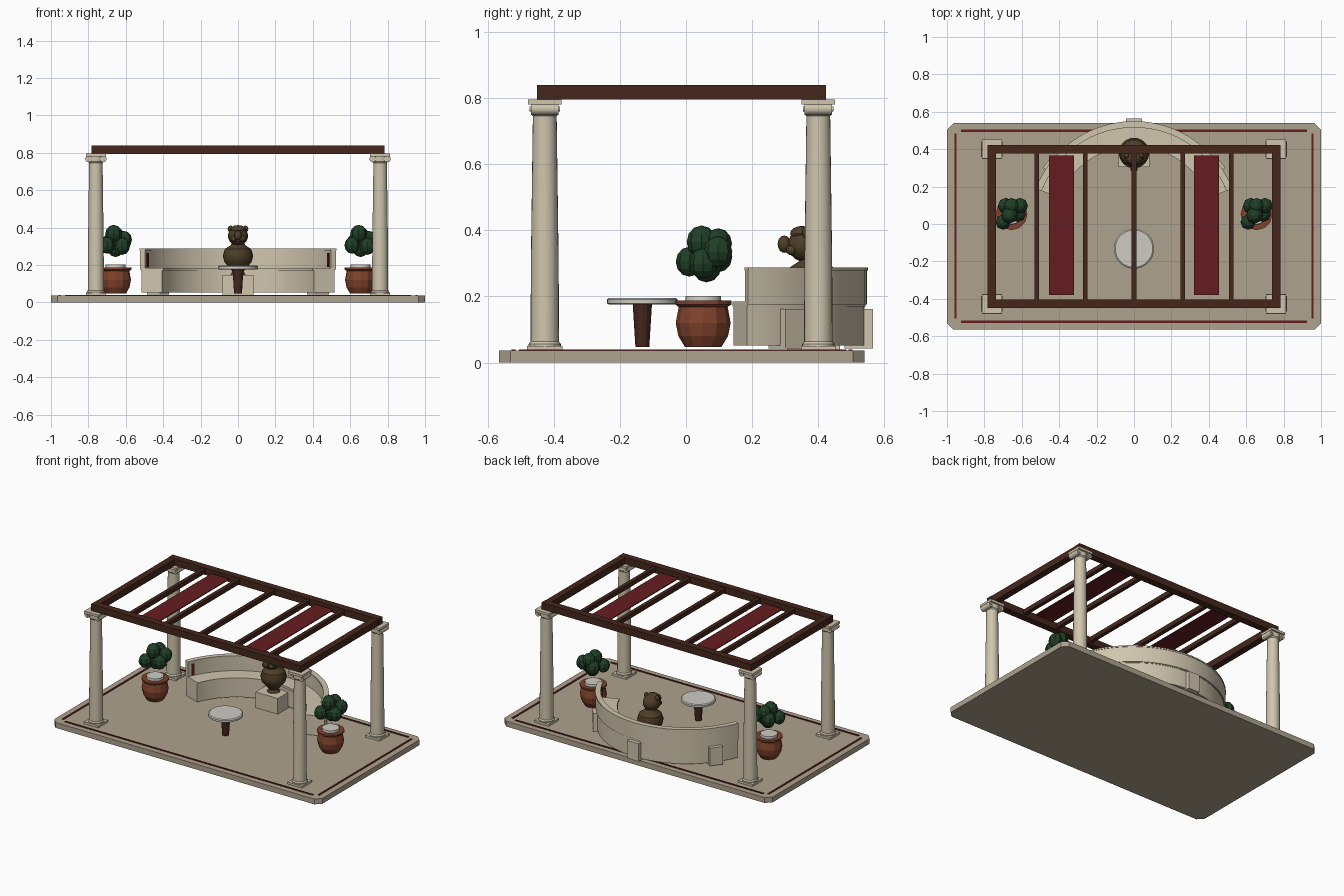
import bpy, bmesh, math
from mathutils import Matrix, Vector

if "Cube" in bpy.data.objects:
    bpy.data.objects.remove(bpy.data.objects["Cube"])


def material(name, rgb):
    m = bpy.data.materials.new(name)
    m.diffuse_color = (*rgb, 1)
    m.use_nodes = True
    m.node_tree.nodes["Principled BSDF"].inputs["Base Color"].default_value = m.diffuse_color
    return m


PAVING = material("paving", (0.42, 0.36, 0.27))
STONE = material("pale_stone", (0.63, 0.56, 0.42))
WOOD = material("dark_wood", (0.06, 0.02, 0.012))
RED = material("red_cloth", (0.13, 0.012, 0.014))
CLAY = material("terracotta", (0.22, 0.055, 0.025))
LEAF = material("leaf", (0.015, 0.05, 0.02))
MARBLE = material("marble", (0.62, 0.60, 0.55))
BRONZE = material("bronze", (0.075, 0.048, 0.02))


def finish(bm, name, mat, smooth=False):
    bmesh.ops.recalc_face_normals(bm, faces=bm.faces[:])
    me = bpy.data.meshes.new(name)
    bm.to_mesh(me)
    bm.free()
    me.materials.append(mat)
    if smooth:
        me.shade_smooth()
        me.set_sharp_from_angle(angle=math.radians(35))
    ob = bpy.data.objects.new(name, me)
    bpy.context.collection.objects.link(ob)
    return ob


def box(name, mat, x, y, z, rot=0):
    """Box from (min, max) ranges, turned about its own upright axis."""
    c = Vector([(r[0] + r[1]) / 2 for r in (x, y, z)])
    s = [r[1] - r[0] for r in (x, y, z)]
    bm = bmesh.new()
    bmesh.ops.create_cube(bm, size=1, matrix=Matrix.Translation(c)
                          @ Matrix.Rotation(rot, 4, 'Z') @ Matrix.Diagonal((*s, 1)))
    return finish(bm, name, mat)


def lathe(name, mat, profile, at, sides=24, smooth=True):
    """Turn (radius, z) points about an upright axis, closing both ends."""
    bm = bmesh.new()
    rings = [[bm.verts.new((at[0] + r * math.cos(2 * math.pi * i / sides),
                            at[1] + r * math.sin(2 * math.pi * i / sides), z))
              for i in range(sides)] for r, z in profile]
    for a, b in zip(rings, rings[1:]):
        for i in range(sides):
            j = (i + 1) % sides
            bm.faces.new((a[i], a[j], b[j], b[i]))
    bm.faces.new(rings[0])
    bm.faces.new(rings[-1])
    return finish(bm, name, mat, smooth)


def arc(name, mat, r0, r1, z0, z1, a0=21, a1=159, segs=32):
    """Curved wall of rectangular section about the bench centre."""
    bm = bmesh.new()
    rows = []
    for i in range(segs + 1):
        t = math.radians(a0 + (a1 - a0) * i / segs)
        rows.append([bm.verts.new((r * math.cos(t), BENCH_Y + r * math.sin(t), z))
                     for r, z in ((r0, z0), (r1, z0), (r1, z1), (r0, z1))])
    for a, b in zip(rows, rows[1:]):
        for k in range(4):
            n = (k + 1) % 4
            bm.faces.new((a[k], a[n], b[n], b[k]))
    bm.faces.new(rows[0])
    bm.faces.new(rows[-1])
    return finish(bm, name, mat, True)


def ball(name, mat, at, scale, u=16, v=10, smooth=True):
    bm = bmesh.new()
    bmesh.ops.create_uvsphere(bm, u_segments=u, v_segments=v, radius=1,
                              matrix=Matrix.Translation(at) @ Matrix.Diagonal((*scale, 1)))
    return finish(bm, name, mat, smooth)


def rod(name, mat, at, r, length, sides=16):
    """Cylinder lying along y."""
    bm = bmesh.new()
    bmesh.ops.create_cone(bm, cap_ends=True, segments=sides, radius1=r, radius2=r, depth=length,
                          matrix=Matrix.Translation(at) @ Matrix.Rotation(math.pi / 2, 4, 'X'))
    return finish(bm, name, mat, True)


# Paved floor with cut corners
bm = bmesh.new()
c, y0, y1 = 0.035, -0.565, 0.54
outline = [(-1 + c, y0), (1 - c, y0), (1, y0 + c), (1, y1 - c),
           (1 - c, y1), (-1 + c, y1), (-1, y1 - c), (-1, y0 + c)]
floor = bm.faces.new([bm.verts.new((x, y, 0)) for x, y in outline])
top = bmesh.ops.extrude_face_region(bm, geom=[floor])
bmesh.ops.translate(bm, vec=(0, 0, 0.036),
                    verts=[v for v in top["geom"] if isinstance(v, bmesh.types.BMVert)])
finish(bm, "floor", PAVING)

# Red inlay lines
for y in (-0.522, 0.498):
    box("floor_inlay", RED, (-0.925, 0.925), (y - 0.006, y + 0.006), (0.034, 0.04))
for x in (-0.955, 0.955):
    box("floor_inlay", RED, (x - 0.006, x + 0.006), (-0.505, 0.485), (0.034, 0.04))

# Columns with scrolled capitals
for x in (-0.76, 0.76):
    for y in (-0.427, 0.4):
        box("column_plinth", STONE, (x - 0.053, x + 0.053), (y - 0.053, y + 0.053), (0.036, 0.05))
        lathe("column_shaft", STONE, [(0.049, 0.05), (0.049, 0.056), (0.043, 0.064), (0.042, 0.3),
                                      (0.036, 0.745), (0.041, 0.752), (0.041, 0.78)], (x, y))
        for s in (-1, 1):
            rod("column_scroll", STONE, (x + s * 0.039, y, 0.767), 0.018, 0.084)
            rod("scroll_eye", STONE, (x + s * 0.039, y, 0.767), 0.008, 0.092, 12)
        box("column_cap", STONE, (x - 0.053, x + 0.053), (y - 0.051, y + 0.051), (0.78, 0.796))

# Pergola frame, rafters and cloth panels
for y in (-0.427, 0.4):
    box("long_beam", WOOD, (-0.783, 0.783), (y - 0.023, y + 0.023), (0.794, 0.84))
for x in (-0.76, 0.76):
    box("side_beam", WOOD, (x - 0.022, x + 0.022), (-0.45, 0.423), (0.795, 0.839))
for i in range(-2, 3):
    x = i * 0.26
    box("rafter", WOOD, (x - 0.0125, x + 0.0125), (-0.41, 0.385), (0.805, 0.835))
for x in (-0.388, 0.388):
    box("cloth_panel", RED, (x - 0.067, x + 0.067), (-0.38, 0.365), (0.816, 0.822))

# Curved bench
BENCH_Y = -0.013
arc("bench_base", STONE, 0.435, 0.553, 0.052, 0.17)
arc("bench_seat", STONE, 0.428, 0.555, 0.17, 0.185)
arc("bench_back", STONE, 0.533, 0.560, 0.175, 0.278)
arc("bench_coping", STONE, 0.529, 0.563, 0.278, 0.287)
for a in (23.5, 154.5):
    arc("back_red_strip", RED, 0.528, 0.534, 0.19, 0.265, a, a + 2, 2)

# Buttresses behind the bench
for a in (37, 90, 143):
    t = math.radians(a)
    px, py = 0.535 * math.cos(t), BENCH_Y + 0.535 * math.sin(t)
    box("bench_buttress", STONE, (px - 0.043, px + 0.043), (py - 0.042, py + 0.042),
        (0.042, 0.162), t)

# Bronze figure on a pedestal
box("figure_pedestal", STONE, (-0.083, 0.083), (0.305, 0.465), (0.04, 0.146))
FY = 0.38
lathe("figure_body", BRONZE, [(0.04, 0.146), (0.03, 0.165), (0.05, 0.19), (0.073, 0.215),
                              (0.081, 0.25), (0.07, 0.285), (0.04, 0.305), (0.03, 0.32)], (0, FY))
ball("figure_head", BRONZE, (0, FY - 0.015, 0.355), (0.054, 0.058, 0.052))
ball("figure_muzzle", BRONZE, (0, FY - 0.083, 0.358), (0.02, 0.02, 0.026), 12, 8)
ball("figure_brow", BRONZE, (0, FY - 0.03, 0.39), (0.042, 0.035, 0.023), 12, 8)
for s in (-1, 1):
    ball("figure_ear", BRONZE, (s * 0.04, FY - 0.015, 0.392), (0.016, 0.014, 0.019), 10, 6)
    ball("figure_cheek", BRONZE, (s * 0.024, FY - 0.06, 0.34), (0.018, 0.018, 0.016), 10, 6)

# Round table
lathe("table_top", MARBLE, [(0.1, 0.175), (0.107, 0.179), (0.107, 0.191), (0.1, 0.196)],
      (0, -0.132), 32)
lathe("table_leg", WOOD, [(0.021, 0.047), (0.029, 0.176)], (0, -0.132), 12, False)

# Potted shrubs, the second one a copy of the first moved across
BLOBS = [(-0.01, -0.005, 0.365, 0.045), (0.045, 0.045, 0.335, 0.043), (-0.045, -0.042, 0.305, 0.041),
         (0.035, 0.0, 0.30, 0.042), (-0.03, 0.045, 0.32, 0.043), (0.0, 0.01, 0.292, 0.045),
         (0.0, 0.045, 0.36, 0.042)]
for px in (-0.655, 0.655):
    lathe("pot", CLAY, [(0.055, 0.047), (0.075, 0.08), (0.083, 0.12), (0.074, 0.168),
                        (0.085, 0.176), (0.085, 0.187)], (px, 0.052), 12, False)
    lathe("pot_disc", MARBLE, [(0.055, 0.185), (0.053, 0.202)], (px, 0.052), 16)
    for x, y, z, r in BLOBS:
        ball("shrub_leaves", LEAF, (px + x, 0.052 + y, z), (r, r, r * 1.1), 8, 6, False)
